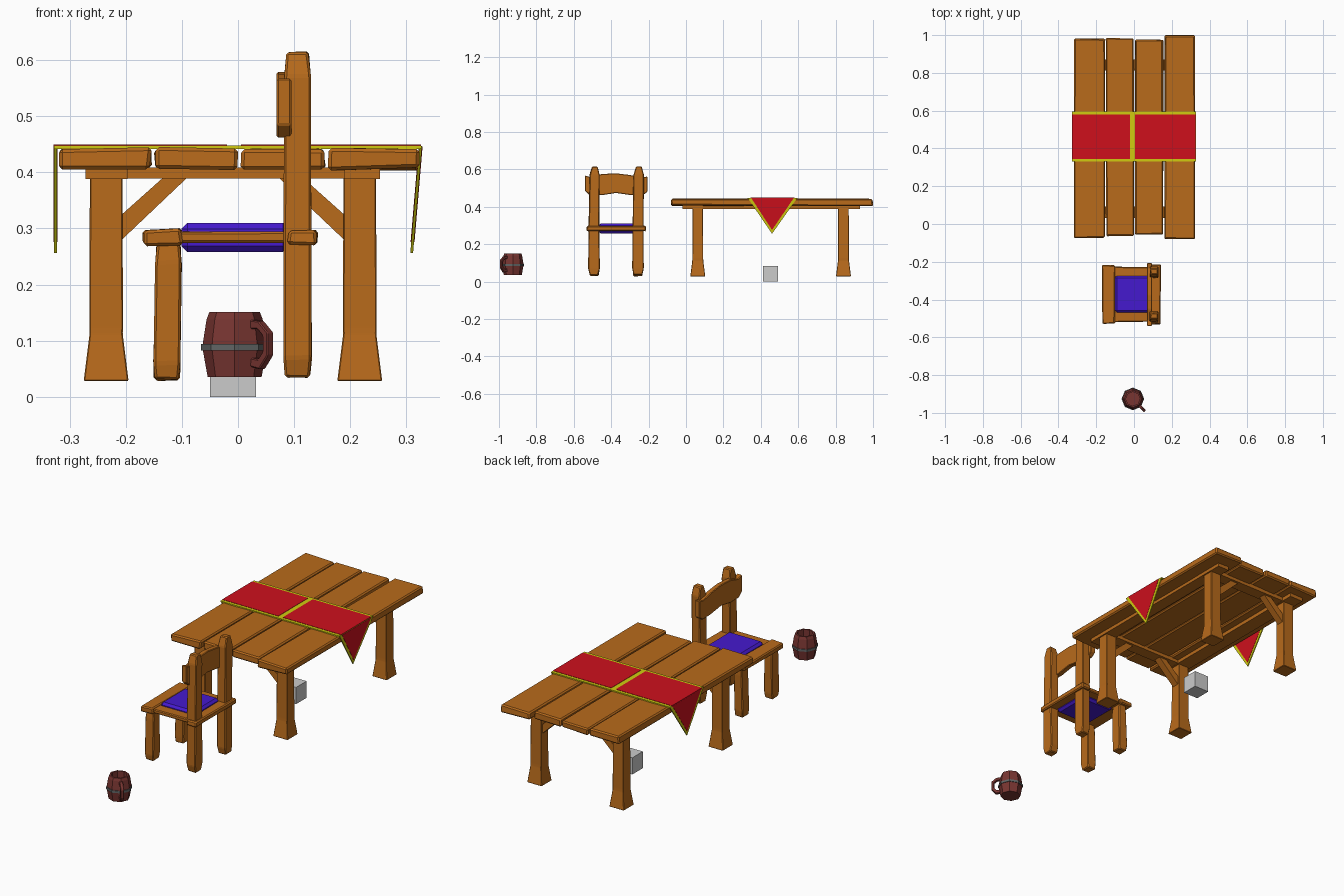
import bpy, bmesh, math, random
from mathutils import Vector

if "Cube" in bpy.data.objects:
    bpy.data.objects.remove(bpy.data.objects["Cube"])

random.seed(4)


def material(name, rgb):
    m = bpy.data.materials.new(name)
    m.diffuse_color = (*rgb, 1)
    m.use_nodes = True
    m.node_tree.nodes["Principled BSDF"].inputs["Base Color"].default_value = m.diffuse_color
    return m


WOOD = material("wood", (0.48, 0.145, 0.011))
RED = material("red_cloth", (0.62, 0.005, 0.012))
YELLOW = material("yellow_trim", (0.64, 0.6, 0.005))
BLUE = material("blue_cloth", (0.06, 0.01, 0.62))
MUG = material("mug_wood", (0.19, 0.036, 0.031))
METAL = material("metal", (0.12, 0.13, 0.13))


def finish(name, bm, mat, bevel=0.0, jitter=0.0):
    for v in bm.verts:
        v.co += Vector([random.uniform(-jitter, jitter) for _ in range(3)])
    bmesh.ops.recalc_face_normals(bm, faces=bm.faces)
    if bevel:
        bmesh.ops.bevel(bm, geom=list(bm.edges), offset=bevel, segments=1,
                        profile=0.5, affect='EDGES', clamp_overlap=True)
    me = bpy.data.meshes.new(name)
    bm.to_mesh(me)
    bm.free()
    if mat:
        me.materials.append(mat)
    ob = bpy.data.objects.new(name, me)
    bpy.context.collection.objects.link(ob)
    return ob


def prism(name, pts, depth, mat, bevel=0.0, jitter=0.0):
    """Extrude a flat outline along the vector depth."""
    bm = bmesh.new()
    face = bm.faces.new([bm.verts.new(p) for p in pts])
    ext = bmesh.ops.extrude_face_region(bm, geom=[face])['geom']
    bmesh.ops.translate(bm, vec=Vector(depth),
                        verts=[g for g in ext if isinstance(g, bmesh.types.BMVert)])
    return finish(name, bm, mat, bevel, jitter)


def box(name, x, y, z, mat, bevel=0.0, jitter=0.0):
    pts = [(x[0], y[0], z[0]), (x[1], y[0], z[0]), (x[1], y[1], z[0]), (x[0], y[1], z[0])]
    return prism(name, pts, (0, 0, z[1] - z[0]), mat, bevel, jitter)


def post(name, sections, mat, bevel=0.0, jitter=0.0):
    """Square post through sections (centre x, centre y, z, width x, width y)."""
    bm = bmesh.new()
    rings = [[bm.verts.new((cx + sx * wx / 2, cy + sy * wy / 2, z))
              for sx, sy in ((-1, -1), (1, -1), (1, 1), (-1, 1))]
             for cx, cy, z, wx, wy in sections]
    for a, b in zip(rings, rings[1:]):
        for i in range(4):
            j = (i + 1) % 4
            bm.faces.new((a[i], a[j], b[j], b[i]))
    bm.faces.new(rings[0])
    bm.faces.new(rings[-1])
    return finish(name, bm, mat, bevel, jitter)


def lathe(name, profile, centre, mat, sides=8):
    """Faceted turned shape; the profile is a closed loop of (radius, z)."""
    bm = bmesh.new()
    rings = []
    for i in range(sides):
        a = math.tau * i / sides
        rings.append([bm.verts.new((centre[0] + r * math.cos(a),
                                    centre[1] + r * math.sin(a), z)) for r, z in profile])
    n = len(profile)
    for i in range(sides):
        a, b = rings[i], rings[(i + 1) % sides]
        for k in range(n):
            m = (k + 1) % n
            bm.faces.new((a[k], b[k], b[m], a[m]))
    bmesh.ops.remove_doubles(bm, verts=bm.verts, dist=1e-5)
    return finish(name, bm, mat)


# Table top planks
planks = [(-0.317, -0.156, -0.073, 0.98), (-0.149, -0.002, -0.063, 0.983),
          (0.007, 0.154, -0.057, 0.977), (0.162, 0.322, -0.08, 0.998)]
for i, (x0, x1, y0, y1) in enumerate(planks):
    box(f"table_plank_{i + 1}", (x0, x1), (y0, y1), (0.406, 0.443), WOOD, 0.006, 0.003)

# Table under-frame
for side, x in (("left", (-0.272, -0.197)), ("right", (0.19, 0.253))):
    box(f"table_{side}_rail", x, (-0.02, 0.93), (0.388, 0.41), WOOD)

# Table legs with flared feet, end rails and diagonal braces
for end, cy in (("front", 0.063), ("back", 0.842)):
    box(f"table_{end}_rail", (-0.2, 0.2), (cy - 0.03, cy + 0.03), (0.389, 0.409), WOOD)
    for side, cx, s in (("left", -0.235, 1), ("right", 0.217, -1)):
        post(f"table_{end}_{side}_leg",
             [(cx, cy, 0.028, 0.08, 0.08), (cx, cy, 0.112, 0.059, 0.059),
              (cx, cy, 0.125, 0.06, 0.058), (cx, cy, 0.392, 0.058, 0.056)], WOOD, 0.002)
        e = cx + s * 0.028
        prism(f"table_{end}_{side}_brace",
              [(e, cy - 0.018, 0.28), (e + s * 0.118, cy - 0.018, 0.392),
               (e + s * 0.075, cy - 0.018, 0.392), (e, cy - 0.018, 0.325)],
              (0, 0.036, 0), WOOD)

# Table runner: yellow sheet with red panels
box("runner_trim", (-0.328, 0.326), (0.33, 0.595), (0.442, 0.448), YELLOW)
box("runner_left_panel", (-0.3285, -0.02), (0.345, 0.58), (0.4415, 0.4495), RED)
box("runner_right_panel", (0.005, 0.3265), (0.345, 0.58), (0.4415, 0.4495), RED)

# Hanging runner points
for side, x_top, x_low in (("left", -0.328, -0.328), ("right", 0.323, 0.307)):
    prism(f"runner_{side}_point_trim",
          [(x_top, 0.33, 0.447), (x_top, 0.595, 0.447), (x_low, 0.46, 0.256)],
          (0.005, 0, 0), YELLOW)
    prism(f"runner_{side}_point",
          [(x_top - 0.001, 0.349, 0.4465), (x_top - 0.001, 0.576, 0.4465),
           (x_low - 0.001 + 0.1 * (x_top - x_low), 0.46, 0.276)],
          (0.007, 0, 0), RED)

# Chair legs (the chair faces -x)
for side, cy, lean in (("near", -0.492, 0.004), ("far", -0.257, 0.004)):
    post(f"chair_front_{side}_leg",
         [(-0.127, cy, 0.03, 0.045, 0.046), (-0.126, cy, 0.06, 0.05, 0.056),
          (-0.124, cy, 0.24, 0.046, 0.054), (-0.124, cy, 0.285, 0.04, 0.046)],
         WOOD, 0.004, 0.002)
    post(f"chair_back_{side}_leg",
         [(0.106, cy, 0.034, 0.042, 0.044), (0.106, cy, 0.07, 0.049, 0.06),
          (0.106, cy, 0.29, 0.049, 0.057), (0.106, cy + lean, 0.57, 0.047, 0.054),
          (0.106, cy + lean, 0.615, 0.038, 0.03)], WOOD, 0.004, 0.002)

# Chair seat frame
box("seat_front_rail", (-0.168, -0.1), (-0.527, -0.218), (0.271, 0.299), WOOD, 0.005, 0.003)
box("seat_back_rail", (0.09, 0.142), (-0.53, -0.215), (0.27, 0.298), WOOD, 0.005, 0.003)
for side, y in (("near", (-0.518, -0.462)), ("far", (-0.283, -0.227))):
    box(f"seat_{side}_rail", (-0.135, 0.13), y, (0.273, 0.295), WOOD, 0.004, 0.002)

# Seat cushion
box("seat_cushion", (-0.101, 0.091), (-0.468, -0.275), (0.258, 0.31), BLUE, 0.011)

# Curved back slat
slat = [(-0.54, 0.485), (-0.515, 0.462), (-0.45, 0.462), (-0.375, 0.474), (-0.29, 0.462),
        (-0.23, 0.462), (-0.206, 0.48), (-0.206, 0.562), (-0.235, 0.556), (-0.3, 0.57),
        (-0.375, 0.579), (-0.45, 0.575), (-0.51, 0.558), (-0.54, 0.568)]
prism("chair_back_slat", [(0.069, y, z) for y, z in slat], (0.026, 0, 0), WOOD, 0.003)

# Octagonal mug
MC = (-0.006, -0.926)
lathe("mug_body", [(0, 0.035), (0.048, 0.035), (0.057, 0.085), (0.056, 0.1), (0.05, 0.138),
                   (0.045, 0.151), (0.037, 0.151), (0.037, 0.06), (0, 0.06)], MC, MUG)
lathe("mug_band", [(0.05, 0.083), (0.06, 0.083), (0.06, 0.094), (0.05, 0.094)], MC, METAL)

# Mug handle, pointing diagonally forward
radial = Vector((0.7, -0.714, 0)).normalized()
across = Vector((radial.y, -radial.x, 0)) * 0.016
loop = [(0.046, 0.137), (0.068, 0.135), (0.091, 0.115), (0.091, 0.073), (0.07, 0.049),
        (0.046, 0.054), (0.046, 0.07), (0.066, 0.067), (0.078, 0.08), (0.078, 0.109),
        (0.064, 0.121), (0.046, 0.121)]
prism("mug_handle", [Vector((*MC, z)) + radial * r - across / 2 for r, z in loop],
      across, MUG, 0.002)

# Small grey block under the table
box("block", (-0.05, 0.032), (0.411, 0.493), (0, 0.083), None)
